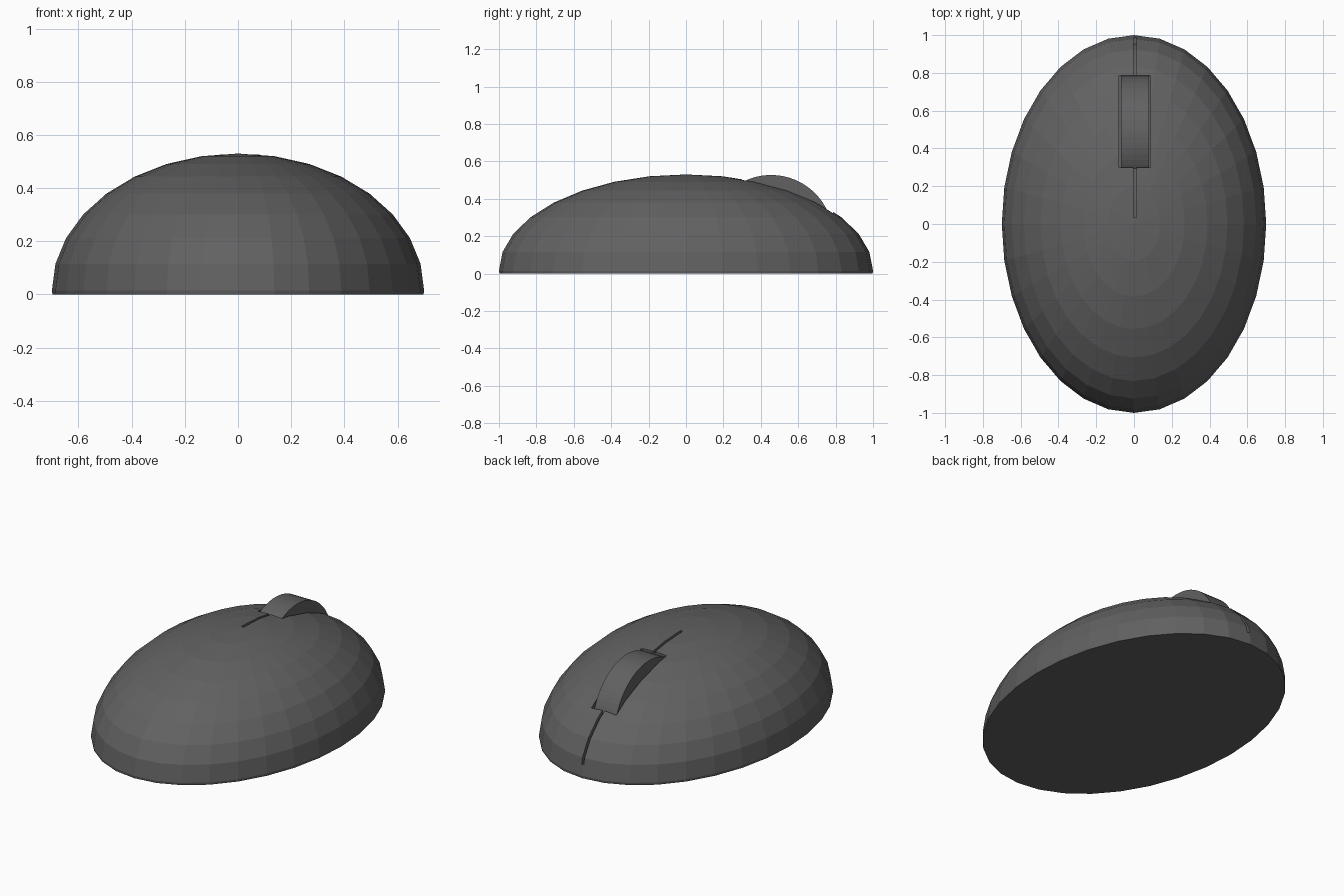
import bpy, bmesh, math
from mathutils import Matrix, Vector

if "Cube" in bpy.data.objects:
    bpy.data.objects.remove(bpy.data.objects["Cube"])

CZ, RY, RZ = 0.015, 1.0, 0.515   # shell centre height, length and height radii

plastic = bpy.data.materials.new("dark_plastic")
plastic.diffuse_color = (0.12, 0.12, 0.12, 1)
plastic.use_nodes = True
plastic.node_tree.nodes["Principled BSDF"].inputs["Base Color"].default_value = plastic.diffuse_color


def make(name, bm):
    bmesh.ops.recalc_face_normals(bm, faces=bm.faces)
    mesh = bpy.data.meshes.new(name)
    bm.to_mesh(mesh)
    bm.free()
    mesh.materials.append(plastic)
    ob = bpy.data.objects.new(name, mesh)
    bpy.context.collection.objects.link(ob)
    return ob


def extrude_x(name, profile, x0, x1):
    """Extrude a (y, z) outline from x0 to x1."""
    bm = bmesh.new()
    face = bm.faces.new([bm.verts.new((x0, y, z)) for y, z in profile])
    ext = bmesh.ops.extrude_face_region(bm, geom=[face])["geom"]
    bmesh.ops.translate(bm, vec=(x1 - x0, 0, 0),
                        verts=[v for v in ext if isinstance(v, bmesh.types.BMVert)])
    return make(name, bm)


def cut(target, cutter):
    cutter.hide_render = True
    cutter.hide_set(True)
    mod = target.modifiers.new("cut_" + cutter.name, 'BOOLEAN')
    mod.operation = 'DIFFERENCE'
    mod.solver = 'EXACT'
    mod.object = cutter


# Shell: upper half of a faceted ellipsoid with a short straight skirt
bm = bmesh.new()
bmesh.ops.create_uvsphere(bm, u_segments=32, v_segments=16, radius=1)
bmesh.ops.scale(bm, vec=(0.7, RY, RZ), verts=bm.verts)
bmesh.ops.translate(bm, vec=(0, 0, CZ), verts=bm.verts)
bmesh.ops.bisect_plane(bm, geom=bm.verts[:] + bm.edges[:] + bm.faces[:],
                       plane_co=(0, 0, 0), plane_no=(0, 0, -1), clear_outer=True)
bmesh.ops.holes_fill(bm, edges=[e for e in bm.edges if e.is_boundary], sides=0)
shell = make("shell", bm)

# Slot for the wheel
slot = extrude_x("slot_cutter", [(0.30, 0.24), (0.785, 0.24), (0.785, 0.8), (0.30, 0.8)],
                 -0.08, 0.088)
cut(shell, slot)

# Thin groove between the buttons, following the shell
steps = [math.radians(88 - 81 * i / 16) for i in range(17)]
arc = lambda k: [(k * RY * math.cos(a), CZ + k * RZ * math.sin(a)) for a in steps]
groove = extrude_x("groove_cutter", arc(1.05) + arc(0.96)[::-1], -0.003, 0.012)
cut(shell, groove)

# Scroll wheel: the exposed cap of a cylinder, sunk into the slot
wy, wz, wr = 0.455, 0.195, 0.332
wheel_arc = [(wy + wr * math.cos(a), wz + wr * math.sin(a))
             for a in (math.radians(4 + 117 * i / 22) for i in range(23))]
extrude_x("scroll_wheel", wheel_arc + [(0.30, 0.2)], -0.07, 0.08)
